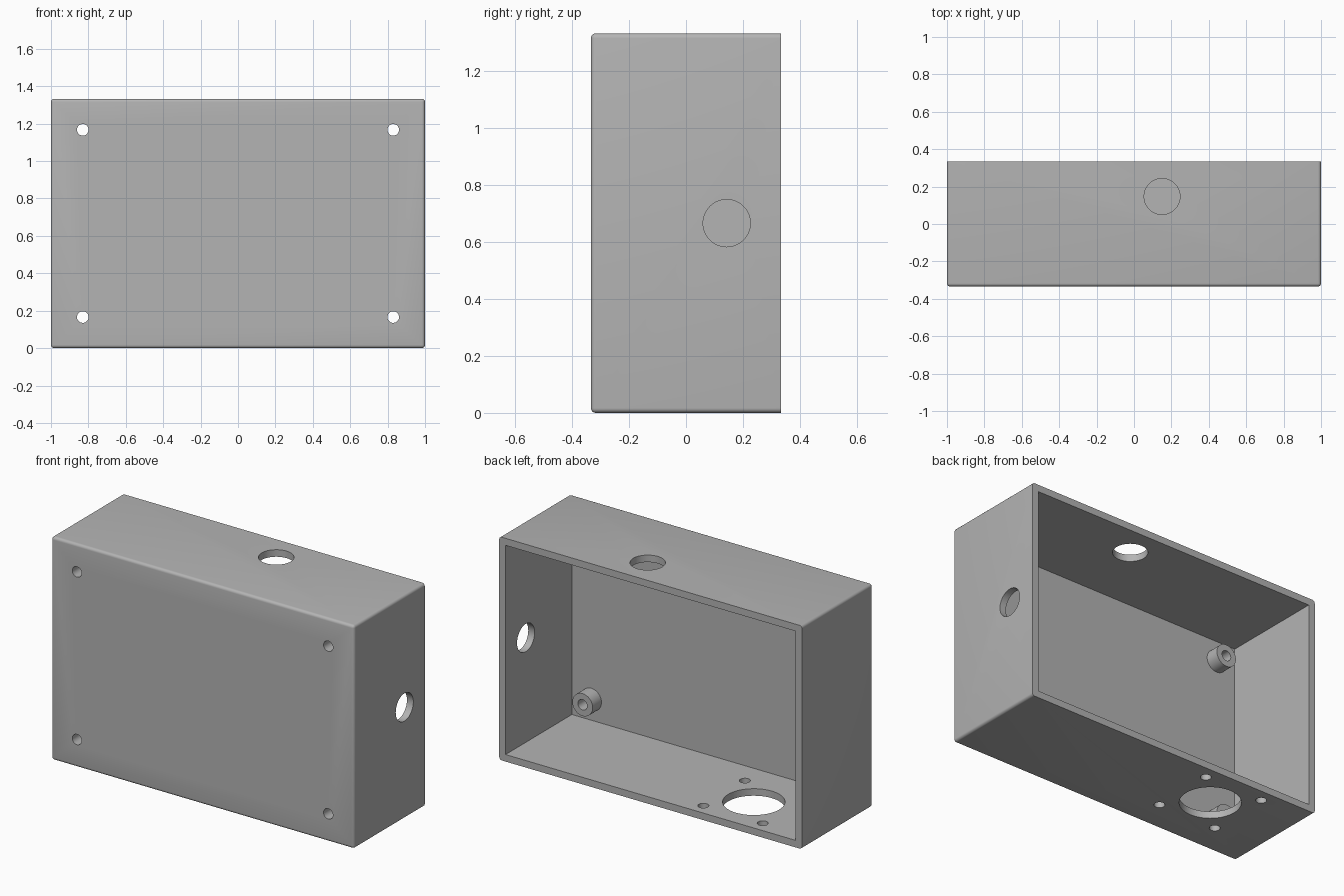
import bpy, bmesh
from mathutils import Matrix, Vector

old = bpy.data.objects.get("Cube")
if old:
    bpy.data.objects.remove(old, do_unlink=True)

W, D, H = 2.0, 0.668, 1.333      # outer size
WALL, ROUND = 0.042, 0.017       # wall thickness, edge rounding
FRONT, BACK = -D / 2, D / 2

grey = bpy.data.materials.new("light_grey")
grey.use_nodes = True
colour = (0.456, 0.456, 0.456, 1)
grey.diffuse_color = colour
grey.node_tree.nodes["Principled BSDF"].inputs["Base Color"].default_value = colour


def make_object(name, bm):
    mesh = bpy.data.meshes.new(name)
    bm.to_mesh(mesh)
    bm.free()
    mesh.materials.append(grey)
    obj = bpy.data.objects.new(name, mesh)
    bpy.context.collection.objects.link(obj)
    return obj


def box(name, low, high, rounded=False):
    low, high = Vector(low), Vector(high)
    bm = bmesh.new()
    bmesh.ops.create_cube(bm, size=1)
    bmesh.ops.scale(bm, vec=high - low, verts=bm.verts)
    bmesh.ops.translate(bm, vec=(low + high) / 2, verts=bm.verts)
    if rounded:
        # every edge except the rim of the open back
        edges = [e for e in bm.edges if any(v.co.y < 0 for v in e.verts)]
        bmesh.ops.bevel(bm, geom=edges, offset=ROUND, segments=5,
                        profile=0.5, affect='EDGES')
    return make_object(name, bm)


def cylinder(name, centre, radius, length, axis, sides=64):
    turn = Vector((0, 0, 1)).rotation_difference(Vector(axis)).to_matrix().to_4x4()
    bm = bmesh.new()
    bmesh.ops.create_cone(bm, cap_ends=True, segments=sides, radius1=radius,
                          radius2=radius, depth=length,
                          matrix=Matrix.Translation(centre) @ turn)
    return make_object(name, bm)


def combine(target, tool, operation):
    mod = target.modifiers.new(operation.lower(), 'BOOLEAN')
    mod.object, mod.operation, mod.solver = tool, operation, 'EXACT'
    bpy.context.view_layer.objects.active = target
    bpy.ops.object.modifier_apply(modifier=mod.name)
    bpy.data.objects.remove(tool, do_unlink=True)


X, Y, Z = (1, 0, 0), (0, 1, 0), (0, 0, 1)

# Hollow shell, open at the back
shell = box("enclosure", (-W / 2, FRONT, 0), (W / 2, BACK, H), rounded=True)
combine(shell, box("cavity", (-W / 2 + WALL, FRONT + WALL, WALL),
                   (W / 2 - WALL, BACK + 0.1, H - WALL)), 'DIFFERENCE')

# Drilled mounting posts in the four corners of the front wall
POST = 0.083
for x in (-0.83, 0.83):
    for z in (0.166, H - 0.166):
        start = FRONT + WALL / 2
        end = FRONT + WALL + POST
        combine(shell, cylinder("post", (x, (start + end) / 2, z), 0.067,
                                end - start, Y), 'UNION')
        combine(shell, cylinder("screw_hole", (x, FRONT + 0.1, z), 0.031,
                                0.4, Y, 32), 'DIFFERENCE')

# Cable hole in the left wall and switch hole in the top
combine(shell, cylinder("side_hole", (W / 2, 0.143, H / 2), 0.083, 0.2, X), 'DIFFERENCE')
combine(shell, cylinder("top_hole", (0.15, 0.147, H), 0.096, 0.2, Z), 'DIFFERENCE')

# Socket opening with its four screw holes in the floor
SX, SY, PITCH = -0.49, 0.06, 0.196
combine(shell, cylinder("socket_hole", (SX, SY, 0), 0.169, 0.2, Z), 'DIFFERENCE')
for dx in (-PITCH, PITCH):
    for dy in (-PITCH, PITCH):
        combine(shell, cylinder("socket_screw_hole", (SX + dx, SY + dy, 0), 0.03,
                                0.2, Z, 32), 'DIFFERENCE')

# Smooth the rounded edges and bores, keep the corners crisp
bpy.ops.object.select_all(action='DESELECT')
shell.select_set(True)
bpy.context.view_layer.objects.active = shell
bpy.ops.object.shade_smooth_by_angle(angle=0.6)
